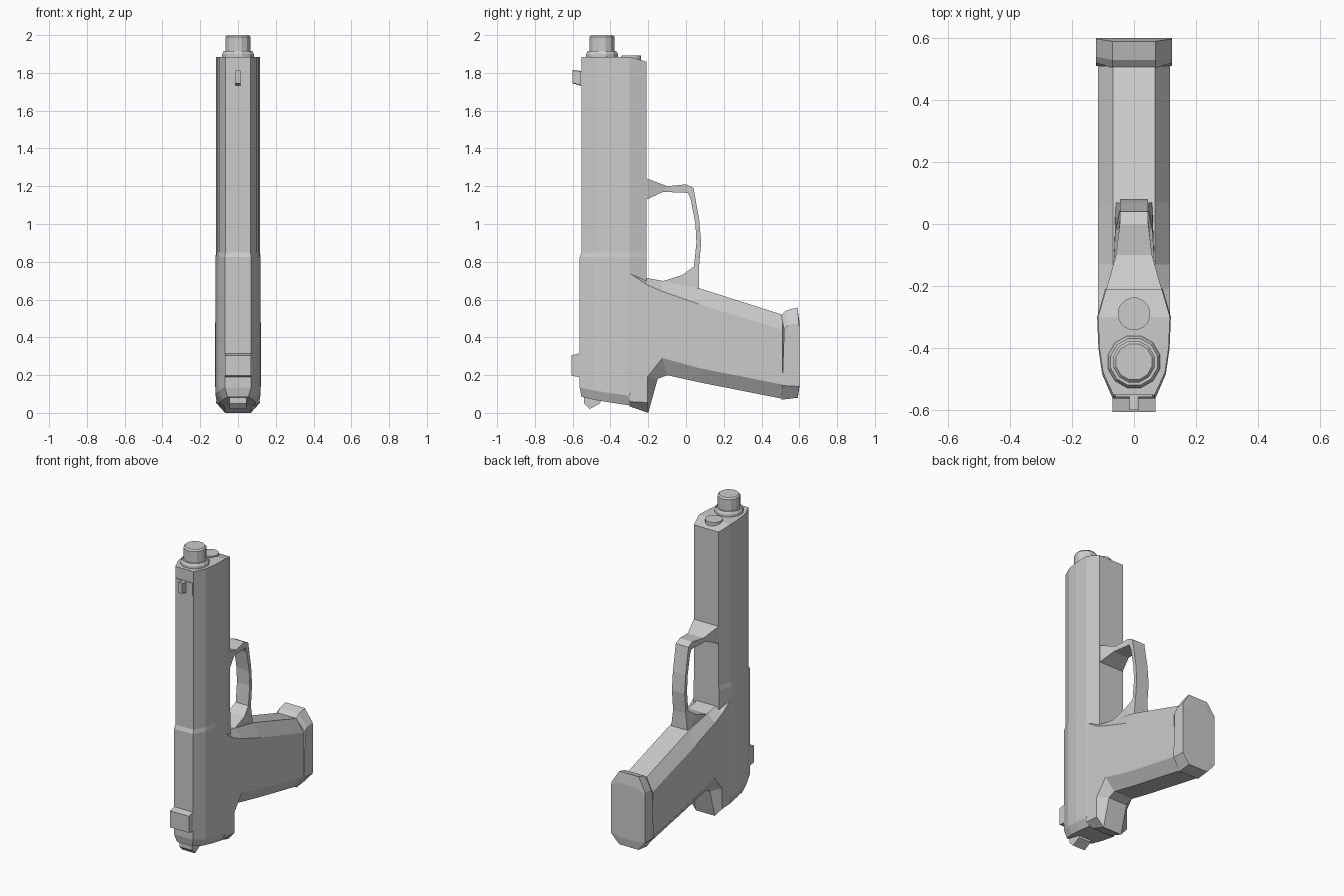
import bpy, bmesh, math

if "Cube" in bpy.data.objects:
    bpy.data.objects.remove(bpy.data.objects["Cube"])


def make(name, verts, faces):
    bm = bmesh.new()
    vs = [bm.verts.new(v) for v in verts]
    for f in faces:
        bm.faces.new([vs[i] for i in f])
    bmesh.ops.recalc_face_normals(bm, faces=bm.faces)
    me = bpy.data.meshes.new(name)
    bm.to_mesh(me)
    bm.free()
    ob = bpy.data.objects.new(name, me)
    bpy.context.collection.objects.link(ob)
    return ob


def bridge(a, b):
    """Quads between two closed index loops."""
    n = len(a)
    return [(a[i], a[(i + 1) % n], b[(i + 1) % n], b[i]) for i in range(n)]


def chamfered(name, core, side, a, b):
    """Side-view (y, z) core loop at x = +-a, smaller flat side loop at x = +-b."""
    n = len(core)
    layers = [(-b, side), (-a, core), (a, core), (b, side)]
    verts = [(x, y, z) for x, loop in layers for y, z in loop]
    idx = [list(range(k * n, k * n + n)) for k in range(4)]
    faces = [idx[0], idx[3]]
    for k in range(3):
        faces += bridge(idx[k], idx[k + 1])
    return make(name, verts, faces)


def plate(name, loop, w):
    """Side-view (y, z) loop extruded to x = +-w."""
    n = len(loop)
    verts = [(x, y, z) for x in (-w, w) for y, z in loop]
    a, b = list(range(n)), list(range(n, 2 * n))
    return make(name, verts, [a, b] + bridge(a, b))


def turned(name, y, rings, sides):
    """Upright stack of round rings given as (radius, z)."""
    verts = [(r * math.sin(math.tau * (i + .5) / sides), y + r * math.cos(math.tau * (i + .5) / sides), z)
             for r, z in rings for i in range(sides)]
    idx = [list(range(k * sides, (k + 1) * sides)) for k in range(len(rings))]
    faces = [idx[0], idx[-1]]
    for k in range(len(rings) - 1):
        faces += bridge(idx[k], idx[k + 1])
    return make(name, verts, faces)


# Slide and frame: upright loft of one faceted section with sloping ends
half = [(.066, -.553), (.10, -.48), (.112, -.40), (.116, -.30), (.09, -.21)]
low = [.085, .068, .055, .04, .30]
top = [1.885, 1.885, 1.885, 1.885, 1.86]
rings = [(low, 0, .80, .003), ([z + .05 for z in low], .01, 1, .003),
         ([.825] * 5, .01, 1, .003), ([.85] * 5, 0, 1, 0), (top, 0, 1, 0)]
verts, faces = [], []
for heights, dy, sx, dx in rings:
    r = [((x + dx) * sx, y - (dy if i == 0 else dy / 2 if i == 1 else 0), heights[i])
         for i, (x, y) in enumerate(half)]
    verts += r + [(-x, y, z) for x, y, z in reversed(r)]
for k in range(4):
    faces += bridge(list(range(k * 10, k * 10 + 10)), list(range(k * 10 + 10, k * 10 + 20)))
for s in (0, 40):
    faces += [(s + i, s + i + 1, s + 8 - i, s + 9 - i) for i in range(4)]
make("slide_and_frame", verts, faces)

# Grip with rear tang
chamfered("grip",
          [(-.30, .78), (-.21, .715), (-.13, .70), (.07, .66), (.51, .52),
           (.51, .075), (.08, .16), (-.10, .20), (-.15, .18), (-.20, 0), (-.30, .035)],
          [(-.30, .74), (-.21, .68), (-.13, .645), (.07, .575), (.51, .44),
           (.51, .15), (.08, .235), (-.125, .29), (-.205, .19), (-.205, .055), (-.30, .06)],
          .068, .117)

# Magazine base plate
chamfered("magazine_base",
          [(.505, .52), (.53, .542), (.59, .558), (.60, .485), (.60, .135), (.592, .08), (.505, .07)],
          [(.52, .44), (.54, .465), (.598, .475), (.60, .455), (.60, .15), (.598, .14), (.51, .145)],
          .07, .122)

# Trigger guard: swept strip of (outer y, z, inner y, z, half width)
guard = [(-.23, 1.25, -.23, 1.12, .095), (-.10, 1.20, -.12, 1.17, .058),
         (0, 1.21, .01, 1.165, .046), (.04, 1.19, .025, 1.13, .046),
         (.07, 1.02, .05, 1.0, .046), (.08, .90, .055, .90, .046),
         (.068, .765, .042, .775, .046), (.07, .64, -.02, .73, .06),
         (-.10, .62, -.13, .695, .066)]
verts, faces = [], []
for oy, oz, iy, iz, w in guard:
    verts += [(-w, oy, oz), (w, oy, oz), (w, iy, iz), (-w, iy, iz)]
for k in range(len(guard) - 1):
    faces += bridge(list(range(k * 4, k * 4 + 4)), list(range(k * 4 + 4, k * 4 + 8)))
e = len(verts)
make("trigger_guard", verts, faces + [(0, 1, 2, 3), (e - 4, e - 3, e - 2, e - 1)])

# Muzzle collar, barrel tip and guide rod
turned("barrel_tip", -.445, [(.087, 1.87), (.087, 1.90), (.078, 1.915), (.069, 1.915),
                             (.069, 1.99), (.06, 2.0)], 12)
turned("guide_rod", -.29, [(.053, 1.85), (.053, 1.893)], 16)

# Sights
plate("front_sight_base", [(-.558, 1.73), (-.558, 1.81), (-.54, 1.81), (-.54, 1.73)], .06)
chamfered("front_sight_post", [(-.60, 1.815), (-.60, 1.745), (-.55, 1.73), (-.55, 1.81)],
          [(-.60, 1.812), (-.60, 1.748), (-.55, 1.733), (-.55, 1.807)], .008, .014)
plate("rear_sight", [(-.607, .305), (-.607, .197), (-.55, .187), (-.55, .318)], .069)

# Hammer
plate("hammer", [(-.54, .11), (-.54, .05), (-.51, .02), (-.455, .05), (-.44, .11)], .045)
